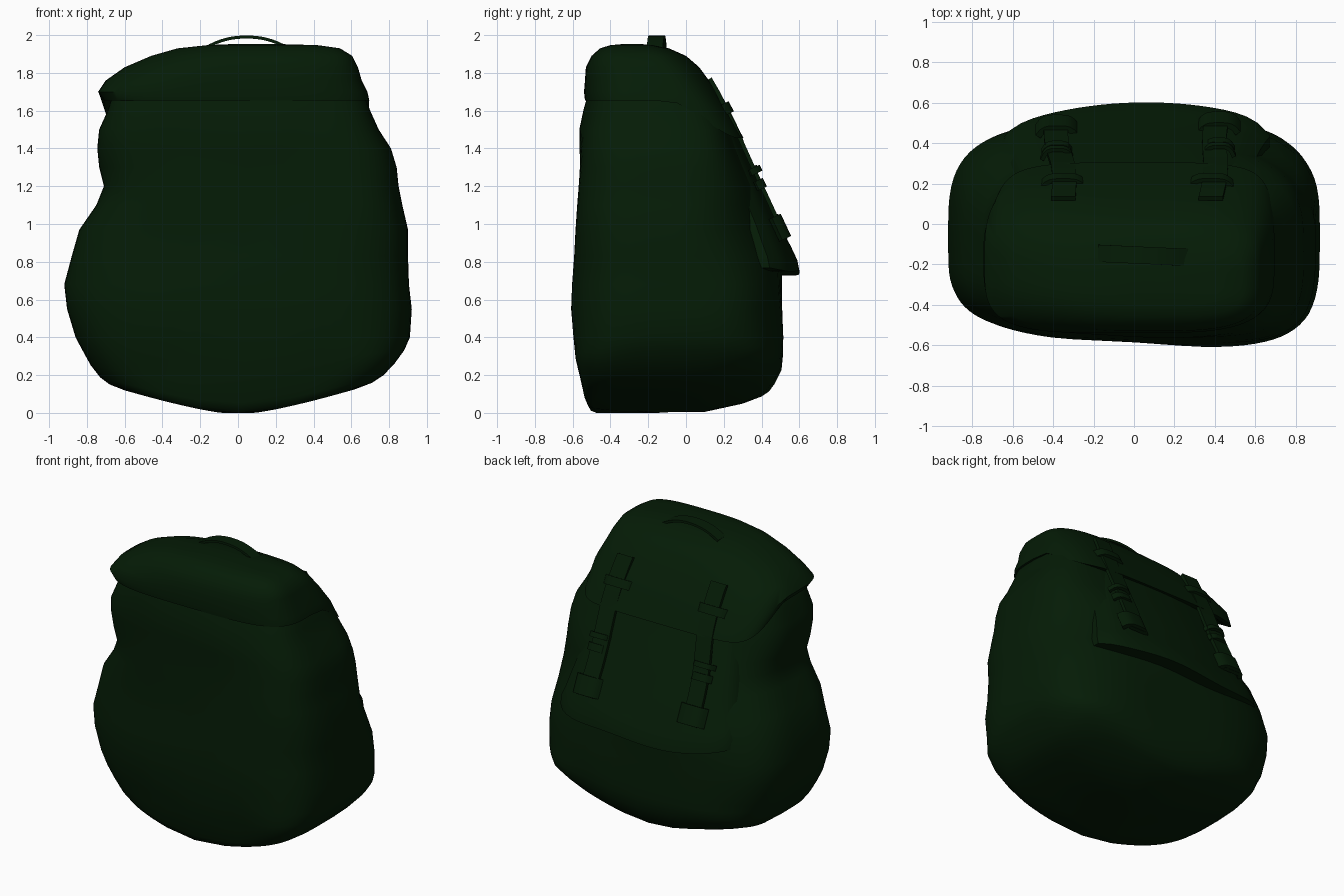
import bpy, bmesh, math
from mathutils import Vector, noise

if "Cube" in bpy.data.objects:
    bpy.data.objects.remove(bpy.data.objects["Cube"])

green = bpy.data.materials.new("dark_green_canvas")
green.diffuse_color = (0.0014, 0.0112, 0.0018, 1)
green.use_nodes = True
green.node_tree.nodes["Principled BSDF"].inputs["Base Color"].default_value = green.diffuse_color


def finish(name, bm, angle=45):
    bmesh.ops.recalc_face_normals(bm, faces=bm.faces)
    mesh = bpy.data.meshes.new(name)
    bm.to_mesh(mesh)
    bm.free()
    mesh.materials.append(green)
    ob = bpy.data.objects.new(name, mesh)
    bpy.context.collection.objects.link(ob)
    bpy.ops.object.select_all(action='DESELECT')
    ob.select_set(True)
    bpy.context.view_layer.objects.active = ob
    bpy.ops.object.shade_smooth_by_angle(angle=math.radians(angle))
    return ob


def blend(table, t):
    """Linear interpolation in a rising table of (t, value)."""
    for (t0, v0), (t1, v1) in zip(table, table[1:]):
        if t <= t1:
            break
    return v0 + (v1 - v0) * min(1, max(0, (t - t0) / (t1 - t0)))


def loft(name, rows, warp, power, seg=80):
    """Stack rounded-box rings (z, left, right, front, back) and cap both ends."""
    bm = bmesh.new()
    rings = []
    for i, (z, xl, xr, yf, yb) in enumerate(rows):
        ring = []
        for k in range(seg):
            a = math.tau * k / seg
            c, s = math.cos(a), math.sin(a)
            p = 2 / power(z, c > 0, s > 0)
            x = (xl + xr) / 2 + (xr - xl) / 2 * math.copysign(abs(c) ** p, c)
            y = (yf + yb) / 2 + (yb - yf) / 2 * math.copysign(abs(s) ** p, s)
            ring.append(bm.verts.new(warp(i, Vector((x, y, z)))))
        rings.append(ring)
    for a, b in zip(rings, rings[1:]):
        for k in range(seg):
            j = (k + 1) % seg
            bm.faces.new((a[k], a[j], b[j], b[k]))
    bm.faces.new(rings[0])
    bm.faces.new(rings[-1])
    return finish(name, bm, 60)


def ribbon(name, path, side, width, thick):
    """Flat strip along a path; side is the direction of its width."""
    bm = bmesh.new()
    side = Vector(side).normalized()
    pts = [Vector(p) for p in path]
    loops = []
    for i, p in enumerate(pts):
        t = pts[min(i + 1, len(pts) - 1)] - pts[max(i - 1, 0)]
        n = t.cross(side).normalized() * thick / 2
        w = side * width / 2
        loops.append([bm.verts.new(p + q) for q in (w + n, n - w, -w - n, w - n)])
    for a, b in zip(loops, loops[1:]):
        for k in range(4):
            bm.faces.new((a[k], a[(k + 1) % 4], b[(k + 1) % 4], b[k]))
    bm.faces.new(loops[0])
    bm.faces.new(loops[-1])
    return finish(name, bm)


# Sack: soft box with a sagging base
body_rows = [
    (0.0, -.14, .14, -.15, .10), (0.0, -.42, .42, -.36, .30),
    (0.0, -.60, .62, -.485, .40), (.012, -.68, .71, -.515, .44),
    (.05, -.73, .77, -.53, .47), (.14, -.78, .83, -.55, .50),
    (.26, -.82, .88, -.575, .51), (.40, -.86, .91, -.59, .515),
    (.55, -.905, .92, -.60, .51), (.68, -.92, .905, -.595, .505),
    (.83, -.88, .90, -.585, .50), (.97, -.84, .90, -.58, .46),
    (1.1, -.75, .87, -.575, .41), (1.2, -.71, .85, -.57, .37),
    (1.3, -.735, .84, -.565, .315), (1.4, -.745, .81, -.565, .27),
    (1.5, -.735, .745, -.565, .235), (1.6, -.69, .70, -.545, .19),
    (1.7, -.66, .66, -.52, .12), (1.8, -.55, .58, -.48, .04)]


def body_power(z, right, back):
    if not back:
        return blend([(.15, 4.8), (.4, 3.6)], z) if right else 4.6
    if right:
        return blend([(.15, 4.2), (.3, 3.4), (.7, 3.3), (.84, 2.4), (1, 2.1),
                      (1.2, 3), (1.5, 4.4)], z)
    return blend([(.15, 4.2), (.3, 3.4), (.7, 3.3), (1.1, 2.8)], z)


def sag(i, v):
    fade = max(0, 1 - v.z / .4)
    rise = .155 * max(0, (abs(v.x) - .08) / .64) ** 1.25 + .11 * max(0, v.y / .45) ** 2
    if v.y < 0:
        k = min(1, -v.y / .4)
        v.y += (.012 - .07 * v.x * min(1, max(.3, 2 - v.z))) * k
    bump = noise.noise(v * 2.6) * .012
    v.z += fade * rise
    if i > 4:
        v.y += bump
    return v


loft("bag_body", body_rows, sag, body_power)

# Top flap: domed lid whose rim hangs lower on the buckled side
flap_rows = [
    (1.665, -.62, .62, -.47, .12), (1.655, -.71, .695, -.535, .185),
    (1.70, -.74, .685, -.54, .165), (1.76, -.70, .655, -.535, .125),
    (1.83, -.60, .635, -.53, .07), (1.89, -.46, .605, -.50, 0),
    (1.93, -.32, .54, -.455, -.09), (1.947, -.16, .42, -.40, -.17),
    (1.953, -.02, .2, -.33, -.24)]


def flap_power(z, right, back):
    if right:
        return blend([(1.7, 4.6), (1.85, 3.4)], z) if back else 3.8
    return blend([(1.7, 4), (1.8, 2.6)], z)


def droop(i, v):
    t = min(1, max(0, (v.y + .1) / .26))
    w = t * t * (3 - 2 * t) * (1, 1, .5, .15, 0, 0, 0, 0, 0)[i]
    v.z -= .2 * w
    v.y += .12 * w
    return v


loft("top_flap", flap_rows, droop, flap_power)

# Buckled side panel, flaring out towards its lower edge
PROFILE = [(.70, .61), (.8, .59), (.95, .52), (1.1, .45), (1.25, .38),
           (1.4, .305), (1.55, .235), (1.75, .13), (1.88, .04)]


def panel_y(x, z):
    return blend(PROFILE, z) - .24 * (x - .06) ** 2


bm = bmesh.new()
cols = 25
levels = [1.55, 1.45, 1.35, 1.25, 1.15, 1.05, .95, .87, .80, .74]
grid = []
for r, z in enumerate(levels + [.74]):
    half = .50 + .17 * min(1, r / 8)
    row = []
    for c in range(cols):
        u = 2 * c / (cols - 1) - 1
        x = half * u
        lift = .04 * abs(u) ** 4                    # rounded lower corners
        y = .36 if r == len(levels) else panel_y(x, z) - .07 * abs(u) ** 10
        row.append(bm.verts.new((x, y, z + lift + .012 * math.sin(x * 7) * (z < .9))))
    grid.append(row)
for a, b in zip(grid, grid[1:]):
    for c in range(cols - 1):
        bm.faces.new((a[c], a[c + 1], b[c + 1], b[c]))
# closed ends and inner side
rim = [r[0] for r in grid], [r[-1] for r in grid]
for edge in rim:
    inner = [bm.verts.new((v.co.x, min(v.co.y, .36) - .12, v.co.z)) for v in edge]
    for k in range(len(edge) - 1):
        bm.faces.new((edge[k], edge[k + 1], inner[k + 1], inner[k]))
finish("rear_panel", bm)


def arch(name, x, z, lift, half, width, height, thick):
    """Curved loop or pad bridging a strap."""
    y = panel_y(x, z) + lift
    slope = Vector((0, panel_y(x, z + .05) - panel_y(x, z - .05), .1)).normalized()
    out = Vector((0, slope.z, -slope.y))
    path = []
    for k in range(11):
        t = k / 5 - 1
        path.append(Vector((x + half * t, y, z)) + out * height * (1 - t ** 4))
    ribbon(name, path, slope, width, thick)


# Straps with loops, buckles and end pads
for side, x_top, x_low, lift in (("left", -.35, -.38, .025), ("right", .38, .42, .01)):
    path = []
    for k in range(15):
        t = k / 14
        z = 1.77 - .85 * t
        x = x_top + (x_low - x_top) * t + .012 * math.sin(t * 6)
        over = blend([(1.25, 0), (1.45, lift)], z)   # rides over the lid rim
        path.append((x, panel_y(x, z) + .025 + over, z))
    ribbon(side + "_strap", path, (1, 0, 0), .12, .022)
    arch(side + "_upper_loop", x_top, 1.60, lift, .105, .06, .04, .022)
    arch(side + "_buckle", x_low, 1.27, .0, .075, .035, .055, .02)
    arch(side + "_buckle_base", x_low, 1.20, .0, .07, .05, .04, .02)
    arch(side + "_end_pad", x_low, .97, -.005, .095, .13, .045, .03)

# Carry handle on the lid
handle = []
for k in range(17):
    t = k / 8 - 1
    handle.append((.045 + .22 * t, -.155 - .01 * t, 1.99 - .06 * abs(t) ** 2.2))
ribbon("carry_handle", handle, (0, 1, 0), .085, .016)
